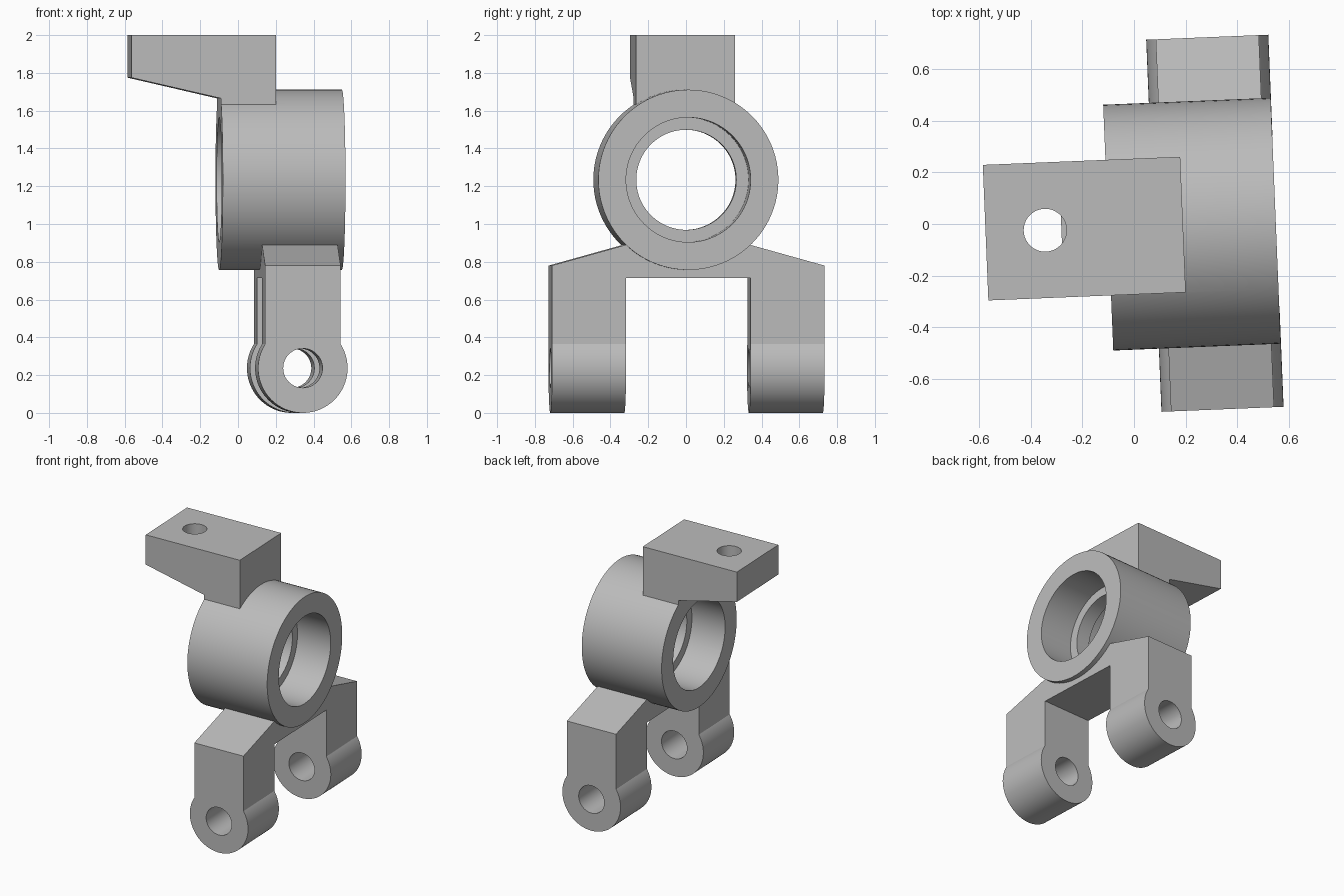
import bpy, bmesh, math
from mathutils import Matrix

cube = bpy.data.objects.get("Cube")
if cube:
    bpy.data.objects.remove(cube, do_unlink=True)

grey = bpy.data.materials.new("plain grey")
grey.use_nodes = True
grey.diffuse_color = (0.5, 0.5, 0.5, 1)
grey.node_tree.nodes["Principled BSDF"].inputs["Base Color"].default_value = (0.5, 0.5, 0.5, 1)

SIDES = 96
AXIS_Z = 1.234      # height of the bearing axis
PIN_X, PIN_Z = 0.314, 0.237


def make_object(name, bm):
    bmesh.ops.recalc_face_normals(bm, faces=bm.faces)
    mesh = bpy.data.meshes.new(name)
    bm.to_mesh(mesh)
    bm.free()
    mesh.materials.append(grey)
    obj = bpy.data.objects.new(name, mesh)
    bpy.context.collection.objects.link(obj)
    return obj


def extrude(name, points, direction):
    """Extrude a closed outline of 3D points along a vector."""
    bm = bmesh.new()
    face = bm.faces.new([bm.verts.new(p) for p in points])
    ext = bmesh.ops.extrude_face_region(bm, geom=[face])
    moved = [v for v in ext["geom"] if isinstance(v, bmesh.types.BMVert)]
    bmesh.ops.translate(bm, verts=moved, vec=direction)
    return make_object(name, bm)


def cylinder(name, radius, start, end, axis):
    """Cylinder from start to end, pointing along axis X, Y or Z."""
    turn = {"X": Matrix.Rotation(math.pi / 2, 4, "Y"),
            "Y": Matrix.Rotation(math.pi / 2, 4, "X"),
            "Z": Matrix.Identity(4)}[axis]
    middle = [(a + b) / 2 for a, b in zip(start, end)]
    bm = bmesh.new()
    bmesh.ops.create_cone(bm, cap_ends=True, segments=SIDES, radius1=radius,
                          radius2=radius, depth=math.dist(start, end),
                          matrix=Matrix.Translation(middle) @ turn)
    return make_object(name, bm)


def combine(target, other, operation):
    """Apply a boolean and discard the second object."""
    mod = target.modifiers.new("combine", "BOOLEAN")
    mod.operation, mod.solver, mod.object = operation, "EXACT", other
    bpy.context.view_layer.objects.active = target
    bpy.ops.object.modifier_apply(modifier=mod.name)
    bpy.data.objects.remove(other, do_unlink=True)


# Bearing housing
body = cylinder("knuckle_body", 0.477, (-0.1, 0, AXIS_Z), (0.55, 0, AXIS_Z), "X")

# Top mounting arm with a sloped underside
arm_outline = [(-0.576, 2), (0.19, 2), (0.19, 1.633), (-0.1, 1.633),
               (-0.1, 1.665), (-0.576, 1.775)]
arm = extrude("mounting_arm", [(x, -0.263, z) for x, z in arm_outline], (0, 0.526, 0))
combine(body, arm, "UNION")

# Fork bridge and straight part of both legs
half = [(0.33, PIN_Z), (0.722, PIN_Z), (0.722, 0.78), (0.335, 0.888)]
fork_outline = ([(0.33, 0.715)] + half
                + [(-y, z) for y, z in reversed(half)] + [(-0.33, 0.715)])
fork = extrude("fork", [(PIN_X - 0.2, y, z) for y, z in fork_outline], (0.4, 0, 0))

# Rounded pivot ends
for side in (-1, 1):
    boss = cylinder("pivot_end", 0.237, (PIN_X, side * 0.33, PIN_Z),
                    (PIN_X, side * 0.722, PIN_Z), "Y")
    combine(fork, boss, "UNION")
combine(body, fork, "UNION")

# Bores from each end leave a lip round the smaller through hole
for radius, x1, x2 in ((0.265, -0.3, 0.8), (0.33, -0.3, 0.17), (0.33, 0.28, 0.8)):
    combine(body, cylinder("bore", radius, (x1, 0, AXIS_Z), (x2, 0, AXIS_Z), "X"),
            "DIFFERENCE")

# Pivot pin hole, and flat-bottomed screw hole in the arm
combine(body, cylinder("pin_hole", 0.104, (PIN_X, -1, PIN_Z), (PIN_X, 1, PIN_Z), "Y"),
        "DIFFERENCE")
combine(body, cylinder("screw_hole", 0.083, (-0.345, 0, 1.707), (-0.345, 0, 2.2), "Z"),
        "DIFFERENCE")

# Tidy, shade and place
body.data.materials.clear()
body.data.materials.append(grey)
body.data.polygons.foreach_set("material_index", [0] * len(body.data.polygons))
body.location = (0, -0.01, 0)
body.rotation_euler.z = 0.041
bpy.ops.object.select_all(action="DESELECT")
body.select_set(True)
bpy.context.view_layer.objects.active = body
bpy.ops.object.shade_smooth_by_angle(angle=math.radians(12))
